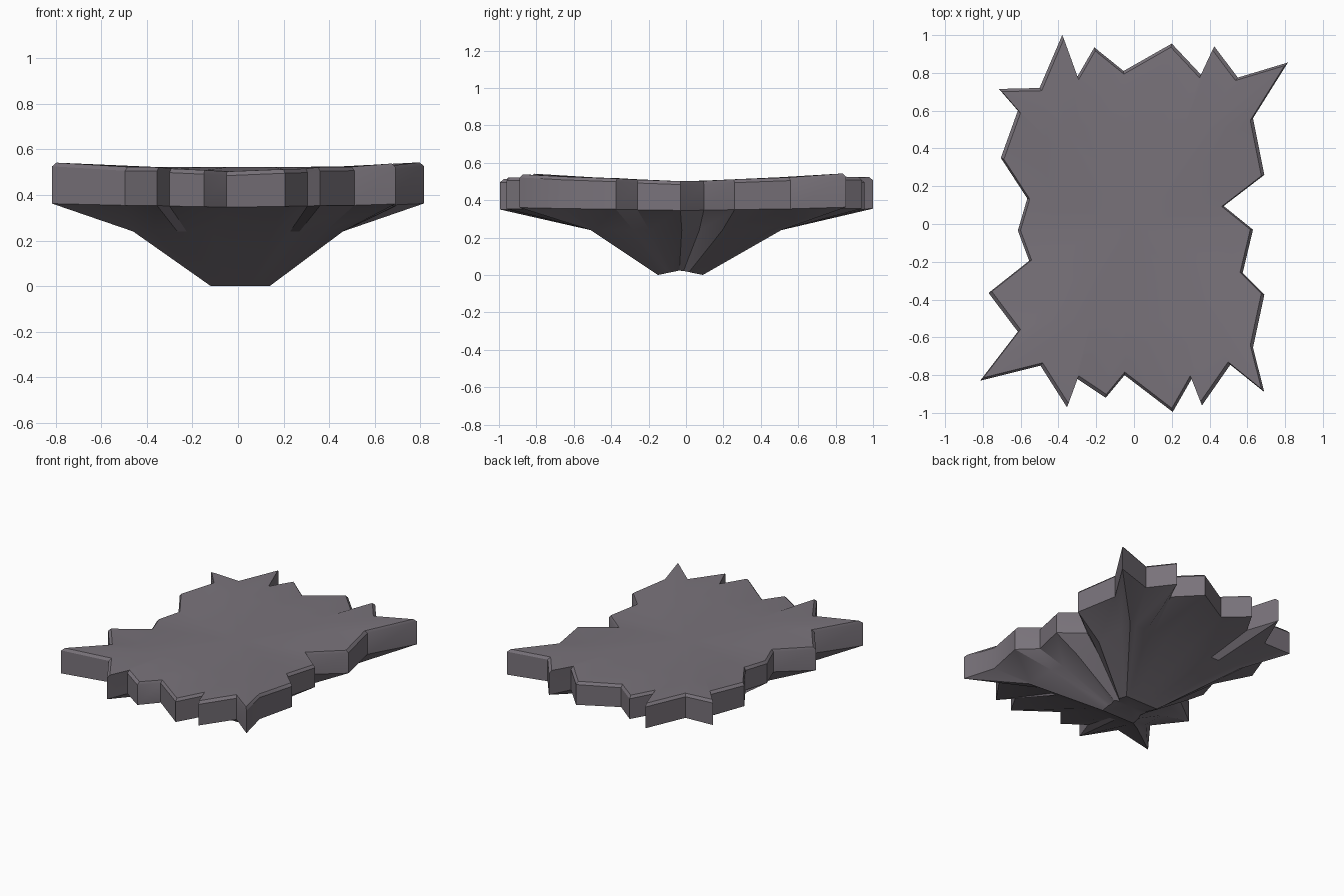
import bpy, bmesh

if "Cube" in bpy.data.objects:
    bpy.data.objects.remove(bpy.data.objects["Cube"])

# Jagged plan outline, clockwise from the back left corner
PLAN = [(-.715, .715), (-.5, .72), (-.38, 1), (-.3, .78), (-.21, .935), (-.055, .81),
        (.2, .955), (.355, .79), (.425, .94), (.55, .775), (.815, .855), (.63, .56),
        (.69, .26), (.475, .095), (.63, -.03), (.575, -.26), (.69, -.375), (.63, -.655),
        (.69, -.89), (.51, -.745), (.36, -.96), (.305, -.82), (.205, -.995), (-.05, -.8),
        (-.15, -.92), (-.3, -.82), (-.355, -.97), (-.495, -.75), (-.815, -.83),
        (-.615, -.57), (-.77, -.365), (-.555, -.195), (-.615, -.035), (-.565, .135),
        (-.705, .35), (-.615, .6)]

stone = bpy.data.materials.new("grey stone")
stone.diffuse_color = (.19, .17, .195, 1)
stone.use_nodes = True
stone.node_tree.nodes["Principled BSDF"].inputs["Base Color"].default_value = stone.diffuse_color

bm = bmesh.new()


def clamp(v, limit):
    return max(-limit, min(limit, v))


def boxed(x, y):
    # plan point pulled in to a plain rectangle
    return clamp(x * .75, .46), clamp(y * .75, .51)


def ring(points, height):
    """One ring of vertices; height is a function of x, y."""
    return [bm.verts.new((x, y, height(x, y))) for x, y in points]


def rim(x, y):
    # rim lifts toward the corners
    return .5 + .064 * abs(x * y)


box = [boxed(x, y) for x, y in PLAN]
foot = [(x * .28 + .01, y * .235 - .03) for x, y in box]

rings = [
    ring(box, lambda x, y: .5 + .045 * abs(y)),                       # shallow top surface
    ring([(x * .977, y * .98) for x, y in PLAN], rim),                # bevelled top edge
    ring(PLAN, lambda x, y: rim(x, y) - .018),                        # wall top
    ring(PLAN, lambda x, y: .345 + .025 * abs(x * y)),                # wall bottom
    ring(box, lambda x, y: .24),                                      # underside break
    ring(foot, lambda x, y: .025 * (1 - min(1, abs(y + .03) / .12))),  # notched foot
]
n = len(PLAN)
for a, b in zip(rings, rings[1:]):
    for i in range(n):
        j = (i + 1) % n
        bm.faces.new((a[i], a[j], b[j], b[i]))

# Close the top and the foot with fans
for loop, co in ((rings[0], (0, 0, .5)), (rings[-1], (.01, -.03, .025))):
    centre = bm.verts.new(co)
    for i in range(n):
        bm.faces.new((loop[i], loop[(i + 1) % n], centre))

bmesh.ops.recalc_face_normals(bm, faces=bm.faces)
mesh = bpy.data.meshes.new("floating_rock_platform")
bm.to_mesh(mesh)
bm.free()
mesh.materials.append(stone)
rock = bpy.data.objects.new("floating_rock_platform", mesh)
bpy.context.collection.objects.link(rock)
bpy.context.view_layer.objects.active = rock
rock.select_set(True)
bpy.ops.object.shade_smooth_by_angle(angle=.5)
